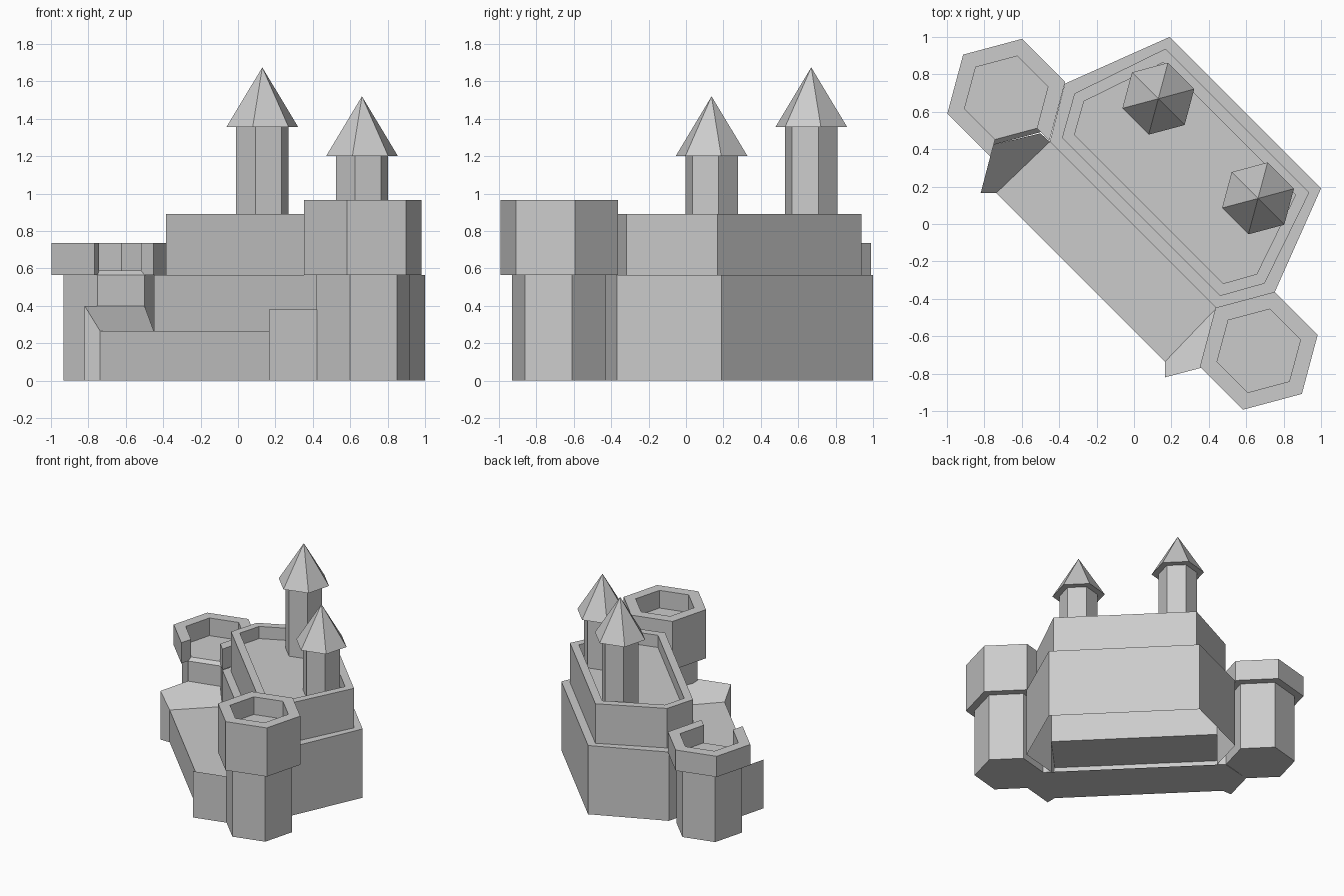
import bpy, bmesh
from math import sin, cos, radians

if "Cube" in bpy.data.objects:
    bpy.data.objects.remove(bpy.data.objects["Cube"], do_unlink=True)

stone = bpy.data.materials.new("grey_stone")
stone.use_nodes = True
colour = (0.6, 0.6, 0.6, 1)
stone.diffuse_color = colour
stone.node_tree.nodes["Principled BSDF"].inputs["Base Color"].default_value = colour


def loft(name, rings, start=True, end=True, skip=()):
    """Skin closed rings of points; skip leaves out (band, side) faces."""
    bm = bmesh.new()
    loops = [[bm.verts.new(p) for p in ring] for ring in rings]
    for band, (a, b) in enumerate(zip(loops, loops[1:])):
        n = len(a)
        for i in range(n):
            if (band, i) not in skip:
                j = (i + 1) % n
                bm.faces.new((a[i], a[j], b[j], b[i]))
    if start:
        bm.faces.new(loops[0][::-1])
    if end:
        bm.faces.new(loops[-1])
    bmesh.ops.recalc_face_normals(bm, faces=bm.faces)
    mesh = bpy.data.meshes.new(name)
    bm.to_mesh(mesh)
    bm.free()
    mesh.materials.append(stone)
    obj = bpy.data.objects.new(name, mesh)
    bpy.context.collection.objects.link(obj)
    return obj


def at(outline, z):
    return [(x, y, z) for x, y in outline]


def hexagon(centre, r):
    """Six corners, starting at -45 degrees."""
    angles = [radians(60 * k - 45) for k in range(6)]
    return [(centre[0] + r * cos(a), centre[1] + r * sin(a)) for a in angles]


def mirrored(half):
    """Complete an outline by reflecting it across the diagonal x = y."""
    return half + [(y, x) for x, y in reversed(half)]


def inset(outline, d):
    """Move every side of a clockwise outline inwards by d."""
    result = []
    n = len(outline)
    for i in range(n):
        lines = []
        for a, b in ((outline[i - 1], outline[i]), (outline[i], outline[(i + 1) % n])):
            dx, dy = b[0] - a[0], b[1] - a[1]
            length = (dx * dx + dy * dy) ** 0.5
            nx, ny = dy / length, -dx / length
            lines.append((nx, ny, nx * a[0] + ny * a[1] + d))
        (a, b, c), (e, f, g) = lines
        det = a * f - b * e
        result.append(((c * f - b * g) / det, (a * g - c * e) / det))
    return result


WALL, TERRACE = 0.565, 0.265

# Main hall: hollow and open below, joined to the terrace at the front
hall = mirrored([(-0.45, 0.44), (-0.37, 0.75), (0.19, 1.0)])
keep = mirrored([(-0.385, 0.46), (-0.318, 0.698), (0.168, 0.937)])
loft("main_hall", [at(hall, 0), at(hall, TERRACE), at(hall, WALL), at(keep, WALL)],
     start=False, end=False, skip={(0, 5)})

# Keep with a sunken roof behind its parapet
court = inset(keep, 0.06)
loft("keep", [at(keep, WALL), at(keep, 0.89), at(court, 0.89), at(court, 0.79)], start=False)

# Front terrace, open at the back towards the hall
terrace = mirrored([(-0.45, 0.44), (-0.737, 0.165)])
loft("front_terrace", [at(terrace, 0), at(terrace, TERRACE)], skip={(0, 3)})

# Sloped wings beside the terrace
wing = [(-0.82, 0.165), (-0.737, 0.165), (-0.45, 0.44), (-0.5, 0.485), (-0.752, 0.424)]
for name, ridge, flip in (("right_wing", 0.40, False), ("left_wing", 0.38, True)):
    plan = [(y, x) for x, y in wing] if flip else wing
    top = [(x, y, TERRACE if i in (1, 2) else ridge) for i, (x, y) in enumerate(plan)]
    loft(name, [at(plan, 0), top])

# Corner towers
low, high = (-0.683, 0.675), (0.667, -0.678)
SHAFT, CAP, WELL = 0.26, 0.326, 0.231
loft("right_tower_shaft", [at(hexagon(low, SHAFT), 0), at(hexagon(low, SHAFT), WALL),
                           at(hexagon(low, WELL), 0.59)])
loft("left_tower_shaft", [at(hexagon(high, SHAFT), 0), at(hexagon(high, SHAFT), WALL)])
loft("left_tower_crown", [at(hexagon(high, CAP), WALL), at(hexagon(high, CAP), 0.965),
                          at(hexagon(high, WELL), 0.965), at(hexagon(high, WELL), 0.82)])

# Lower tower parapet, with the side facing the terrace left open
sections = [[(*o, WALL), (*o, 0.735), (*i, 0.735), (*i, WALL)]
            for o, i in zip(hexagon(low, CAP), hexagon(low, WELL))]
loft("right_tower_parapet", sections)

# Turrets with pointed roofs
for side, centre, eave, tip in (("right", (0.13, 0.67), 1.355, 1.675),
                                ("left", (0.663, 0.137), 1.20, 1.52)):
    loft(side + "_turret", [at(hexagon(centre, 0.145), 0.78), at(hexagon(centre, 0.145), eave)])
    roof = loft(side + "_turret_roof", [at(hexagon(centre, 0.199), eave),
                                        at(hexagon(centre, 0.0005), tip)])
    bm = bmesh.new()
    bm.from_mesh(roof.data)
    bmesh.ops.remove_doubles(bm, verts=bm.verts, dist=0.002)
    bm.to_mesh(roof.data)
    bm.free()
